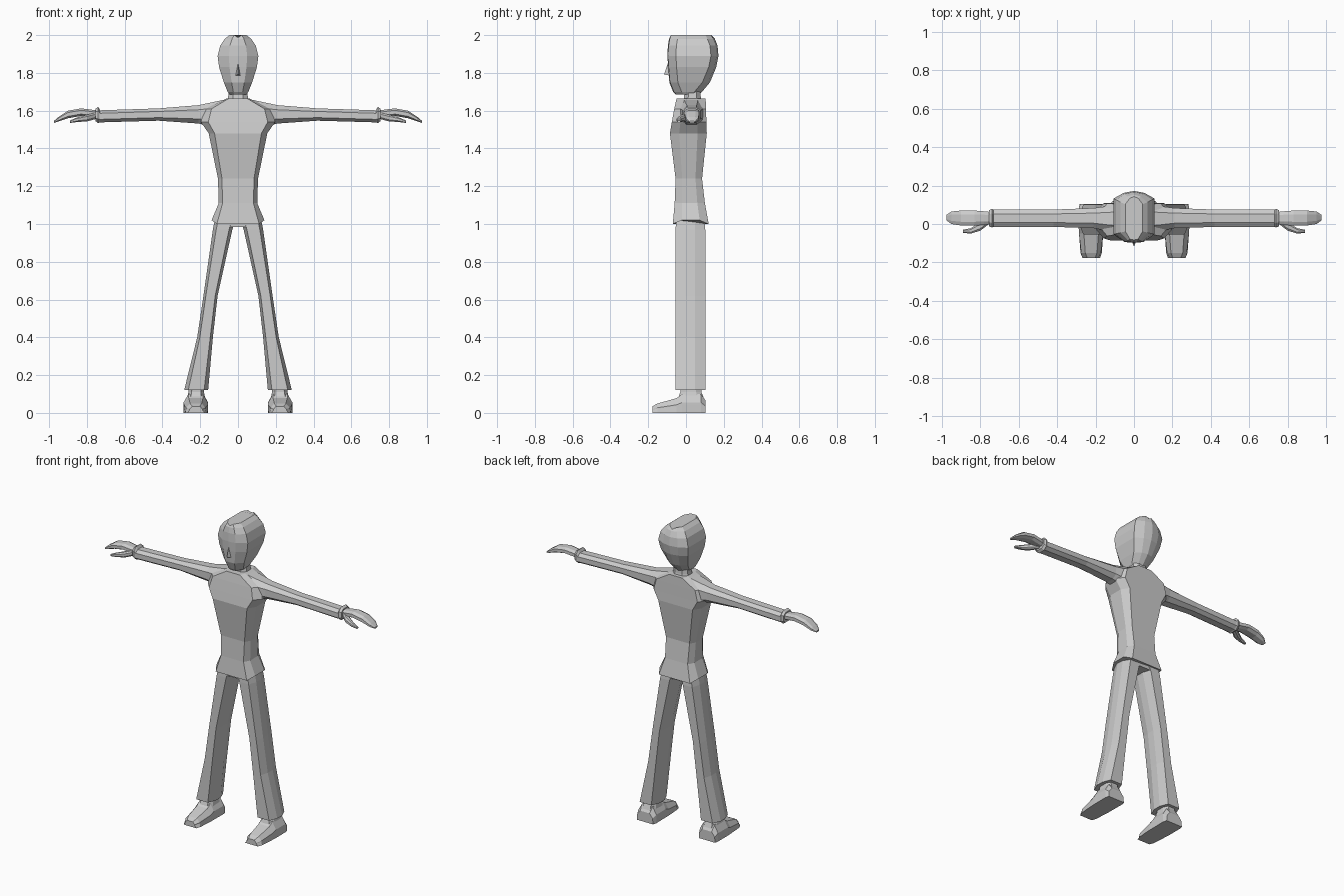
import bpy, bmesh
from mathutils import Vector

grey = bpy.data.materials.new("light grey")
grey.diffuse_color = (0.6, 0.6, 0.6, 1)


def skin(name, rings):
    """Flat-shaded capped skin over rings of equal point count."""
    bm = bmesh.new()
    rows = [[bm.verts.new(p) for p in r] for r in rings]
    n = len(rows[0])
    for a, b in zip(rows, rows[1:]):
        for i in range(n):
            j = (i + 1) % n
            bm.faces.new((a[i], a[j], b[j], b[i]))
    bm.faces.new(rows[0][::-1])
    bm.faces.new(rows[-1])
    bmesh.ops.recalc_face_normals(bm, faces=bm.faces)
    me = bpy.data.meshes.new(name)
    bm.to_mesh(me)
    bm.free()
    me.materials.append(grey)
    ob = bpy.data.objects.new(name, me)
    bpy.context.collection.objects.link(ob)
    return ob


def octagon(axis, t, u0, u1, v0, v1, fu, fv):
    """Chamfered box section across an axis; fu, fv are chamfer fractions."""
    a, b = (u1 - u0) * fu, (v1 - v0) * fv
    pts = [(u0 + a, v0), (u1 - a, v0), (u1, v0 + b), (u1, v1 - b),
           (u1 - a, v1), (u0 + a, v1), (u0, v1 - b), (u0, v0 + b)]
    place = {'x': lambda u, v: (t, u, v), 'y': lambda u, v: (u, t, v),
             'z': lambda u, v: (u, v, t)}[axis]
    return [place(u, v) for u, v in pts]


def loft(name, axis, sections, fu, fv):
    return skin(name, [octagon(axis, *s, fu, fv) for s in sections])


def pair(build):
    """Keep the right-hand part and add its mirrored twin."""
    ob = build
    twin = ob.data.copy()
    for v in twin.vertices:
        v.co.x = -v.co.x
    twin.flip_normals()
    other = bpy.data.objects.new(ob.name + "_mirrored", twin)
    bpy.context.collection.objects.link(other)


# shirt body, hem dipping at the front and back
shirt = loft("shirt_body", 'z', [
    (1.02, -0.14, 0.14, -0.07, 0.12),
    (1.11, -0.102, 0.102, -0.06, 0.10),
    (1.24, -0.106, 0.106, -0.055, 0.085),
    (1.48, -0.155, 0.155, -0.085, 0.11),
    (1.54, -0.197, 0.197, -0.075, 0.108),
    (1.61, -0.175, 0.175, -0.062, 0.106),
    (1.665, -0.06, 0.06, -0.05, 0.104)], 0.1, 0.25)
for v in shirt.data.vertices:
    if v.co.z < 1.03 and (v.co.y < -0.06 or v.co.y > 0.11):
        v.co.z = 1.0

# sleeves with cuffs
pair(loft("sleeve", 'x', [
    (0.04, -0.045, 0.10, 1.50, 1.665),
    (0.12, -0.04, 0.095, 1.51, 1.648),
    (0.21, -0.022, 0.083, 1.532, 1.629),
    (0.42, -0.015, 0.075, 1.547, 1.612),
    (0.73, -0.015, 0.075, 1.538, 1.602),
    (0.74, -0.018, 0.078, 1.534, 1.620),
    (0.755, -0.012, 0.072, 1.545, 1.61)], 0.25, 0.25))

# hands and thumbs
pair(loft("hand", 'x', [
    (0.74, 0.0, 0.062, 1.56, 1.60),
    (0.78, -0.005, 0.066, 1.565, 1.606),
    (0.83, -0.008, 0.07, 1.572, 1.612),
    (0.90, -0.008, 0.07, 1.56, 1.60),
    (0.95, 0.0, 0.065, 1.543, 1.567),
    (0.975, 0.018, 0.048, 1.535, 1.545)], 0.25, 0.25))
pair(loft("thumb", 'x', [
    (0.755, 0.0, 0.035, 1.555, 1.59),
    (0.80, -0.035, 0.01, 1.543, 1.578),
    (0.85, -0.05, -0.022, 1.54, 1.565),
    (0.89, -0.046, -0.03, 1.535, 1.548)], 0.25, 0.25))

# neck
loft("neck", 'z', [
    (1.64, -0.058, 0.058, -0.015, 0.085),
    (1.675, -0.052, 0.052, -0.01, 0.078),
    (1.73, -0.045, 0.045, -0.005, 0.075)], 0.25, 0.25)


# head: height, half width, front, back
def head_ring(z, w, f, b):
    half = [(0.45 * w, f + 0.004), (w, f + 0.045), (w, b - 0.04),
            (0.5 * w, b - 0.01)]
    dip = 0.014 if z > 1.99 else 0
    return ([(0, f, z - dip)] + [(x, y, z) for x, y in half] + [(0, b, z - dip)]
            + [(-x, y, z) for x, y in reversed(half)])


skin("head", [head_ring(*s) for s in [
    (1.685, 0.045, -0.055, 0.07), (1.70, 0.055, -0.068, 0.085),
    (1.75, 0.075, -0.088, 0.127), (1.83, 0.100, -0.095, 0.16),
    (1.89, 0.108, -0.098, 0.172), (1.945, 0.094, -0.096, 0.167),
    (1.98, 0.07, -0.09, 0.153), (2.0, 0.045, -0.083, 0.143)]])

# nose wedge
skin("nose", [
    [(-0.015, -0.085, 1.785), (0.015, -0.085, 1.785), (0, -0.116, 1.792)],
    [(-0.005, -0.085, 1.85), (0.005, -0.085, 1.85), (0, -0.097, 1.85)]])

# trousers: legs and hips
pair(loft("trouser_leg", 'z', [
    (0.12, 0.158, 0.285, -0.055, 0.102),
    (0.40, 0.133, 0.216, -0.055, 0.102),
    (0.62, 0.108, 0.183, -0.055, 0.102),
    (0.97, 0.03, 0.133, -0.055, 0.102),
    (1.04, 0.008, 0.12, -0.052, 0.096)], 0.17, 0.34))
loft("trouser_hips", 'z', [
    (0.985, -0.08, 0.08, -0.052, 0.098),
    (1.06, -0.105, 0.105, -0.052, 0.092)], 0.17, 0.34)

# shoes and ankles
pair(loft("shoe", 'y', [
    (-0.178, 0.188, 0.256, 0.0, 0.035),
    (-0.15, 0.172, 0.274, 0.0, 0.05),
    (-0.05, 0.160, 0.286, 0.0, 0.078),
    (-0.02, 0.160, 0.288, 0.0, 0.10),
    (0.08, 0.158, 0.288, 0.0, 0.10),
    (0.104, 0.168, 0.28, 0.0, 0.065)], 0.2, 0.45))
for ob in bpy.data.objects:  # flatten the soles
    if ob.name.startswith("shoe"):
        for v in ob.data.vertices:
            x = abs(v.co.x) - 0.222
            if v.co.z < 0.001:
                v.co.x += (0.025 if v.co.x > 0 else -0.025) * (1 if x > 0 else -1)
pair(loft("ankle", 'z', [
    (0.07, 0.172, 0.272, -0.045, 0.098),
    (0.11, 0.18, 0.262, -0.03, 0.082),
    (0.15, 0.18, 0.258, -0.03, 0.08)], 0.2, 0.25))
